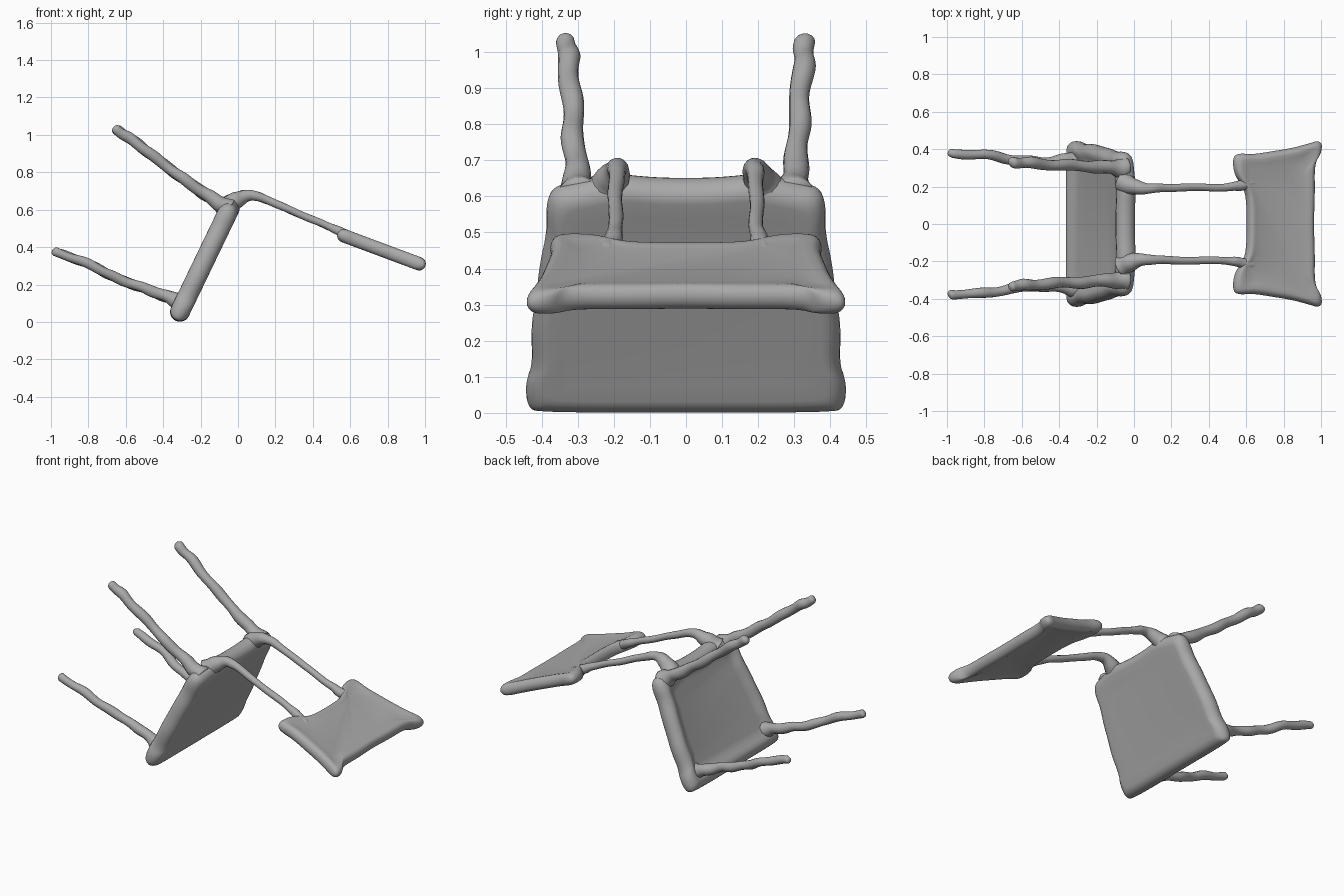
import bpy, bmesh, math
from mathutils import Vector

if "Cube" in bpy.data.objects:
    bpy.data.objects.remove(bpy.data.objects["Cube"])

grey = bpy.data.materials.new("plain grey")
grey.diffuse_color = (0.4, 0.4, 0.4, 1)
grey.use_nodes = True
grey.node_tree.nodes["Principled BSDF"].inputs["Base Color"].default_value = grey.diffuse_color


def finish(name, bm):
    bmesh.ops.recalc_face_normals(bm, faces=bm.faces)
    mesh = bpy.data.meshes.new(name)
    bm.to_mesh(mesh)
    bm.free()
    mesh.materials.append(grey)
    for p in mesh.polygons:
        p.use_smooth = True
    obj = bpy.data.objects.new(name, mesh)
    bpy.context.collection.objects.link(obj)
    return obj


def bridge(bm, rings):
    n = len(rings[0])
    for a, b in zip(rings, rings[1:]):
        for i in range(n):
            bm.faces.new((a[i], a[(i + 1) % n], b[(i + 1) % n], b[i]))
    bm.faces.new(rings[0])
    bm.faces.new(rings[-1])


def slab(name, origin, end, half, r, upper, lower):
    """Rounded cushion: mirrored outline (along, across), lofted through inset rings."""
    origin, end = Vector(origin), Vector(end)
    d = (end - origin).normalized()
    y = Vector((0, 1, 0))
    n = d.cross(y)
    pts = [Vector(p) for p in half]
    pts += [Vector((p.x, -p.y)) for p in reversed(pts) if p.y > 0]
    for _ in range(2):  # corner cutting
        pts = [q for i, p in enumerate(pts) for q in
               (p.lerp(pts[(i + 1) % len(pts)], .25), p.lerp(pts[(i + 1) % len(pts)], .75))]
    us = [p.x for p in pts]
    mid, hu = (max(us) + min(us)) / 2, (max(us) - min(us)) / 2
    hv = max(p.y for p in pts)
    arc = [(r * (1 - math.cos(a)), r * math.sin(a))
           for a in (math.radians(-90 + 15 * k) for k in range(13))]
    prof = lower[::-1] + arc + upper
    bm = bmesh.new()
    rings = []
    for inset, h in prof:
        rings.append([bm.verts.new(origin + d * (mid + (p.x - mid) * (1 - inset / hu))
                                   + y * p.y * (1 - inset / hv) + n * h) for p in pts])
    bridge(bm, rings)
    return finish(name, bm)


def tube(name, path, radii, wobble=0.0, phase=0.0, sides=14, per=8):
    """Smooth round bar through the path, with a rounded far end."""
    P = [Vector(p) for p in path]
    P = [2 * P[0] - P[1]] + P + [2 * P[-1] - P[-2]]
    pts, rad = [], []
    for i in range(1, len(P) - 2):
        a, b, c, d = P[i - 1:i + 3]
        for k in range(per):
            t = k / per
            pts.append(.5 * (2 * b + (c - a) * t + (2 * a - 5 * b + 4 * c - d) * t * t
                             + (3 * b - a - 3 * c + d) * t ** 3))
            rad.append(radii[i - 1] * (1 - t) + radii[i] * t)
    # rounded tip
    tip, axis, r = P[-2], (P[-2] - P[-3]).normalized(), radii[-1]
    for k in range(6):
        a = math.radians(k * 17)
        pts.append(tip + axis * r * math.sin(a))
        rad.append(r * math.cos(a))
    bm = bmesh.new()
    rings = []
    y = Vector((0, 1, 0))
    for i, p in enumerate(pts):
        t = (pts[min(i + 1, len(pts) - 1)] - pts[max(i - 1, 0)]).normalized()
        s = (y - t * y.dot(t)).normalized()
        u = t.cross(s)
        q = p + s * wobble * math.sin(i * .55 + phase) + u * wobble * .6 * math.cos(i * .8 + phase)
        rr = rad[i] * (1 + wobble * 14 * math.sin(i * .7 + phase * 2))
        rings.append([bm.verts.new(q + (s * math.cos(a) + u * math.sin(a)) * rr)
                      for a in (2 * math.pi * j / sides for j in range(sides))])
    bridge(bm, rings)
    return finish(name, bm)


# seat: flat on one side, dished inside a rounded rim on the other
slab("seat", (-.31, 0, .055), (-.05, 0, .595),
     [(-.054, 0), (-.054, .41), (-.04, .44), (.03, .445), (.09, .425), (.2, .43), (.3, .415),
      (.4, .405), (.5, .385), (.58, .388), (.63, .37), (.645, .31), (.67, .2), (.658, .1), (.655, 0)],
     .053, [(.075, .046), (.10, .034), (.13, .029)], [(.10, -.05)]).name = "seat"

# backrest: thin panel with small ears at its corners
slab("backrest", (.56, 0, .463), (.965, 0, .312),
     [(.05, 0), (.045, .15), (.02, .21), (-.012, .25), (-.03, .30), (-.03, .36), (0, .378),
      (.08, .372), (.2, .39), (.3, .405), (.4, .43), (.45, .445), (.474, .43), (.468, .38),
      (.43, .33), (.432, .15), (.425, 0)],
     .036, [(.06, .033), (.09, .028)], [(.06, -.033), (.09, -.028)])

# legs and backrest posts on both sides
for side, label in ((-1, "front"), (1, "back")):
    ph = 1.0 if side < 0 else 2.6
    tube(label + "_upper_leg",
         [(-.05, .30 * side, .60), (-.12, .30 * side, .648), (-.25, .31 * side, .735),
          (-.40, .315 * side, .845), (-.55, .325 * side, .96), (-.645, .33 * side, 1.023)],
         [.06, .038, .031, .029, .03, .028], .004, ph)
    tube(label + "_lower_leg",
         [(-.29, .345 * side, .10), (-.37, .34 * side, .132), (-.50, .33 * side, .18),
          (-.65, .345 * side, .235), (-.80, .37 * side, .31), (-.972, .375 * side, .372)],
         [.055, .034, .028, .027, .026, .024], .004, ph + 1)
    tube(label + "_post",
         [(-.06, .225 * side, .61), (-.005, .20 * side, .652), (.07, .19 * side, .677),
          (.16, .193 * side, .65), (.32, .196 * side, .58), (.48, .195 * side, .513),
          (.56, .205 * side, .475), (.63, .22 * side, .437)],
         [.06, .045, .028, .022, .02, .02, .027, .03], .0015, ph)
